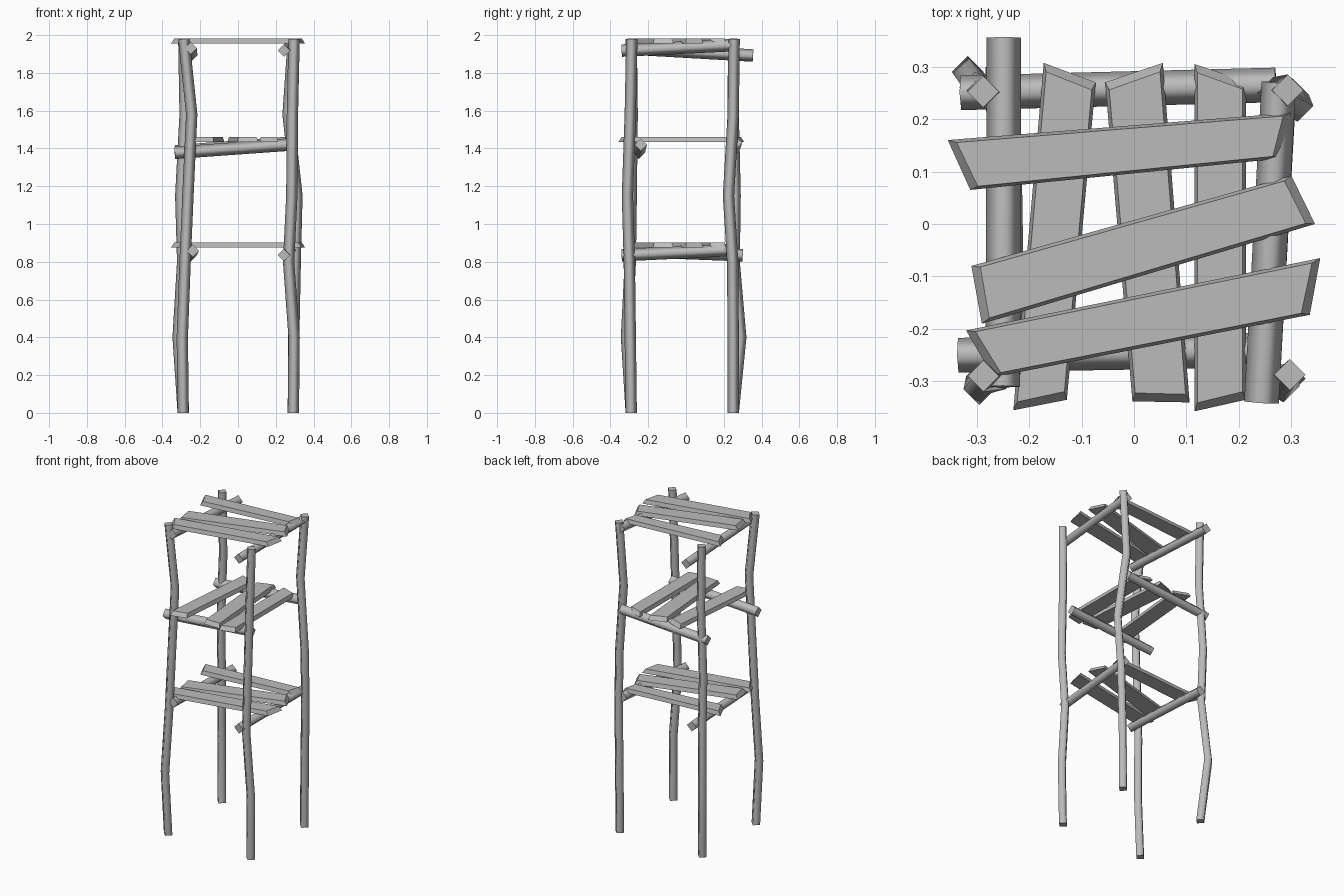
import bpy, bmesh, math
from mathutils import Vector

cube = bpy.data.objects.get("Cube")
if cube:
    bpy.data.objects.remove(cube)

wood = bpy.data.materials.new("grey_wood")
wood.use_nodes = True
GREY = (0.5, 0.5, 0.5, 1)
wood.diffuse_color = GREY
wood.node_tree.nodes["Principled BSDF"].inputs["Base Color"].default_value = GREY


def finish(bm, name):
    bmesh.ops.recalc_face_normals(bm, faces=bm.faces)
    mesh = bpy.data.meshes.new(name)
    bm.to_mesh(mesh)
    bm.free()
    mesh.materials.append(wood)
    obj = bpy.data.objects.new(name, mesh)
    bpy.context.collection.objects.link(obj)
    return obj


def stick(name, path, radius, up):
    """Four-sided rounded stick swept along a path."""
    pts = [Vector(p) for p in path]
    bm = bmesh.new()
    rings = []
    for i, p in enumerate(pts):
        tangent = (pts[min(i + 1, len(pts) - 1)] - pts[max(i - 1, 0)]).normalized()
        if up.y and i == 0:
            tangent = Vector((0, 0, 1))
        side = tangent.cross(up).normalized()
        other = side.cross(tangent)
        rings.append([bm.verts.new(p + radius * d) for d in (side, other, -side, -other)])
    for a, b in zip(rings, rings[1:]):
        for k in range(4):
            n = (k + 1) % 4
            bm.faces.new((a[k], a[n], b[n], b[k])).smooth = True
    bm.faces.new(rings[0])
    bm.faces.new(rings[-1])
    for ring in (rings[0], rings[-1]):
        for k in range(4):
            bm.edges.get((ring[k], ring[(k + 1) % 4])).smooth = False
    return finish(bm, name)


def slat(name, corners, z, thick=0.026):
    """Rough plank: skewed outline with a slightly smaller top."""
    base = [Vector((x, y, z)) for x, y in corners]
    mid = sum(base, Vector()) / 4
    along = max((base[1] - base[0], base[2] - base[1]), key=lambda v: v.length).normalized()
    bm = bmesh.new()
    low = [bm.verts.new(p) for p in base]
    top = []
    for p in base:
        reach = (p - mid).dot(along)
        across = (p - mid) - along * reach
        q = mid + along * reach * 0.95 + across * 0.88
        top.append(bm.verts.new(q + Vector((0, 0, thick))))
    bm.faces.new(low)
    bm.faces.new(top)
    for k in range(4):
        n = (k + 1) % 4
        bm.faces.new((low[k], low[n], top[n], top[k]))
    return finish(bm, name)


# Crooked corner poles
heights = (0, 0.4, 0.8, 1.15, 1.58, 1.98)
poles = {
    "front_right_pole": ((-0.29, -0.29), (-0.295, -0.315), (-0.28, -0.295),
                         (-0.265, -0.29), (-0.245, -0.285), (-0.287, -0.29)),
    "front_left_pole": ((0.293, -0.29), (0.297, -0.295), (0.268, -0.3),
                        (0.285, -0.31), (0.288, -0.295), (0.297, -0.287)),
    "back_left_pole": ((0.293, 0.25), (0.295, 0.25), (0.303, 0.247),
                       (0.312, 0.225), (0.265, 0.25), (0.293, 0.255)),
    "back_right_pole": ((-0.29, 0.25), (-0.317, 0.29), (-0.293, 0.255),
                        (-0.303, 0.26), (-0.28, 0.25), (-0.287, 0.252)),
}
for name, spots in poles.items():
    stick(name, [(x, y, z) for (x, y), z in zip(spots, heights)], 0.03, Vector((0, 1, 0)))

# Cross rails that carry the shelves
rails = {
    "top_right_rail": ((-0.248, 0.355, 1.892), (-0.25, -0.31, 1.93)),
    "top_left_rail": ((0.276, 0.27, 1.948), (0.243, -0.34, 1.918)),
    "middle_front_rail": ((-0.335, -0.25, 1.377), (0.27, -0.24, 1.42)),
    "middle_back_rail": ((-0.33, 0.25, 1.385), (0.27, 0.265, 1.43)),
    "bottom_right_rail": ((-0.25, 0.3, 0.835), (-0.24, -0.31, 0.858)),
    "bottom_left_rail": ((0.276, 0.25, 0.863), (0.243, -0.34, 0.835)),
}
for name, ends in rails.items():
    stick(name, ends, 0.033, Vector((0, 0, 1)))

# Shelf slats: the top and bottom shelves share one layout
crosswise = (
    ((-0.355, 0.16), (-0.312, 0.065), (0.28, 0.125), (0.3, 0.212)),
    ((-0.31, -0.08), (-0.29, -0.19), (0.345, 0), (0.3, 0.092)),
    ((-0.32, -0.203), (-0.268, -0.292), (0.335, -0.173), (0.355, -0.065)),
)
lengthwise = (
    ((-0.172, 0.307), (-0.23, -0.355), (-0.128, -0.335), (-0.073, 0.27)),
    ((-0.055, 0.27), (-0.003, -0.338), (0.106, -0.34), (0.055, 0.307)),
    ((0.115, 0.305), (0.115, -0.357), (0.213, -0.335), (0.213, 0.272)),
)
for shelf, layout, z in (("top", crosswise, 1.955), ("middle", lengthwise, 1.435),
                         ("bottom", crosswise, 0.875)):
    for i, corners in enumerate(layout):
        slat(f"{shelf}_slat_{i + 1}", corners, z)
